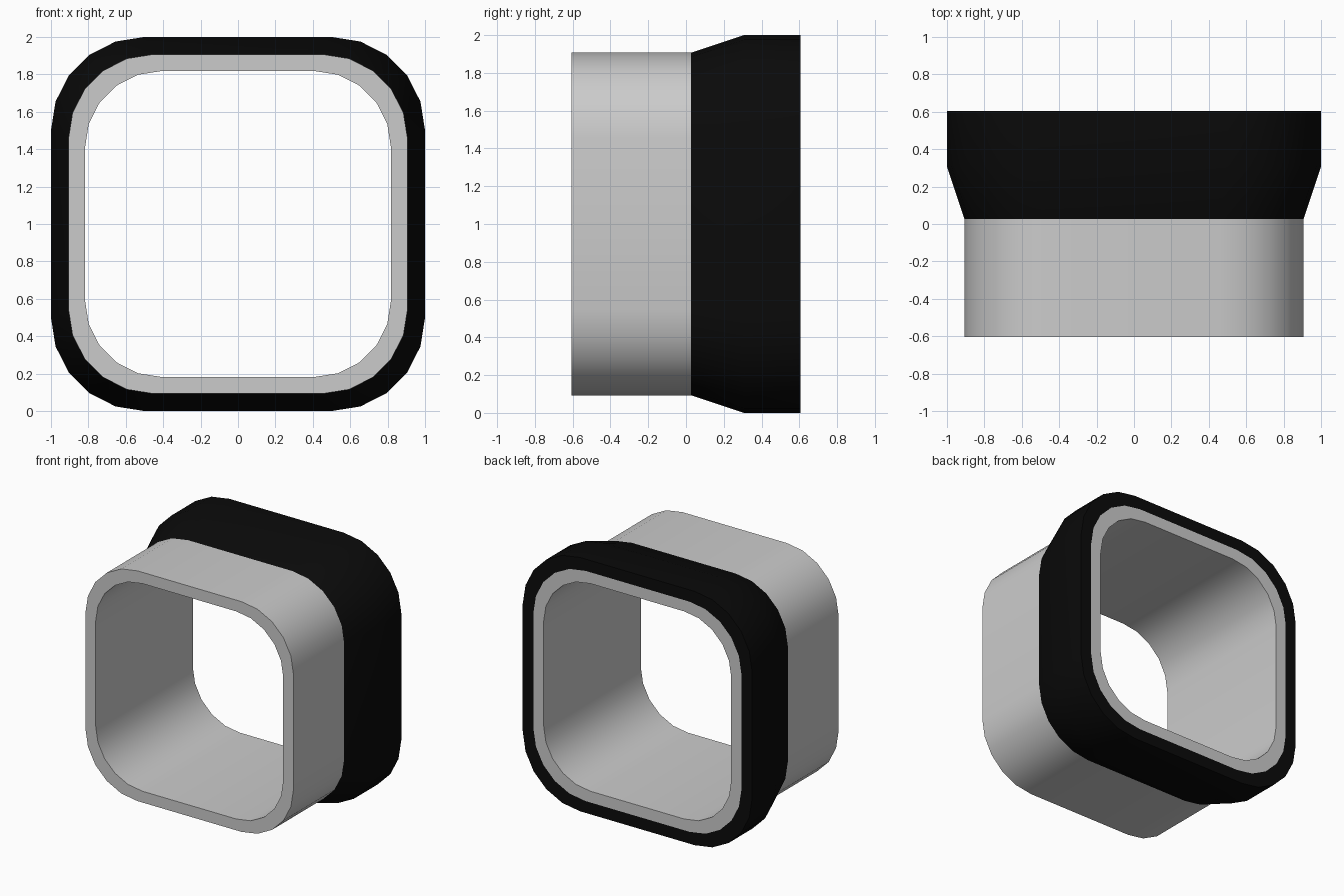
import bpy, bmesh
from math import cos, sin, pi

if "Cube" in bpy.data.objects:
    bpy.data.objects.remove(bpy.data.objects["Cube"])

CORNER_STEPS = 5
TUBE_OUT, TUBE_IN, HALF_LEN = 0.907, 0.818, 0.605


def rounded_square(half):
    """Outline in x/z with corner radius equal to half of the half-width."""
    r = half * 0.5
    pts = []
    for q, (sx, sz) in enumerate([(1, 1), (-1, 1), (-1, -1), (1, -1)]):
        for i in range(CORNER_STEPS + 1):
            a = (q + i / CORNER_STEPS) * pi / 2
            pts.append((sx * r + r * cos(a), sz * r + r * sin(a)))
    return pts


def ring(name, section):
    """Sweep a closed section of (half_width, y) around a rounded square."""
    bm = bmesh.new()
    loops = [[bm.verts.new((x, y, z + 1)) for x, z in rounded_square(h)]
             for h, y in section]
    for a, b in zip(loops, loops[1:] + loops[:1]):
        n = len(a)
        for i in range(n):
            j = (i + 1) % n
            bm.faces.new((a[i], a[j], b[j], b[i]))
    bmesh.ops.recalc_face_normals(bm, faces=bm.faces)
    mesh = bpy.data.meshes.new(name)
    bm.to_mesh(mesh)
    bm.free()
    obj = bpy.data.objects.new(name, mesh)
    bpy.context.collection.objects.link(obj)
    bpy.ops.object.select_all(action='DESELECT')
    obj.select_set(True)
    bpy.context.view_layer.objects.active = obj
    bpy.ops.object.shade_smooth_by_angle(angle=pi / 6)
    return obj


# Hollow inner tube running the full depth
ring("inner_tube", [(TUBE_OUT, -HALF_LEN), (TUBE_OUT, HALF_LEN),
                    (TUBE_IN, HALF_LEN), (TUBE_IN, -HALF_LEN)])

# Black collar around the rear half, tapered at its front
collar = ring("rear_collar", [(TUBE_OUT, 0.027), (1.0, 0.307),
                              (1.0, HALF_LEN), (TUBE_OUT, HALF_LEN)])
black = bpy.data.materials.new("black")
black.diffuse_color = (0.003, 0.003, 0.003, 1)
black.use_nodes = True
black.node_tree.nodes["Principled BSDF"].inputs["Base Color"].default_value = black.diffuse_color
collar.data.materials.append(black)
